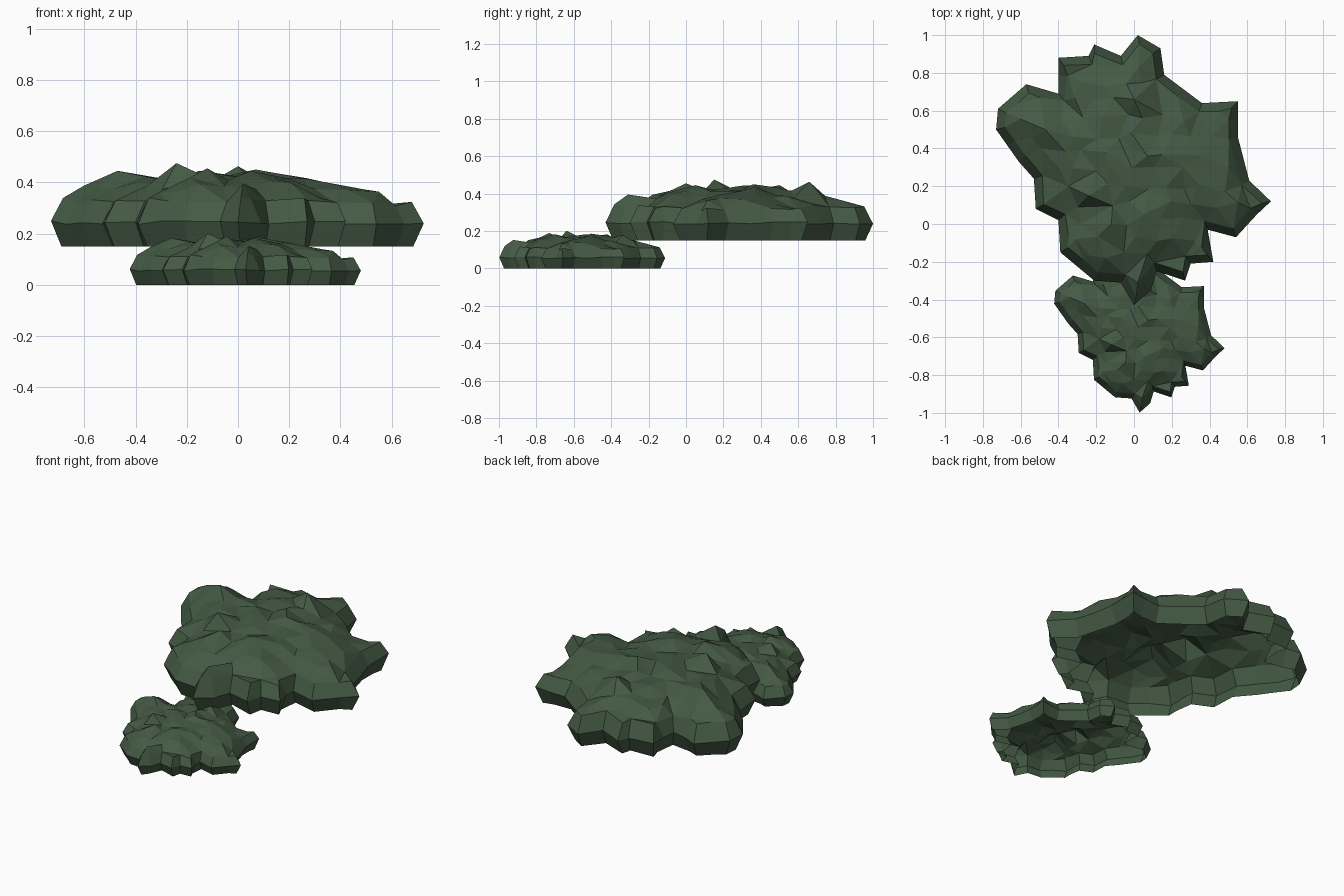
import bpy, bmesh, math, random
from mathutils import Vector, geometry

if "Cube" in bpy.data.objects:
    bpy.data.objects.remove(bpy.data.objects["Cube"])

random.seed(4)

green = bpy.data.materials.new("dark leaf green")
green.diffuse_color = (0.058, 0.102, 0.058, 1)
green.use_nodes = True
green.node_tree.nodes["Principled BSDF"].inputs["Base Color"].default_value = green.diffuse_color

# Ragged plan outline of the bush, clockwise from the back tip
OUTLINE = [(.02, 1), (.14, .93), (.16, .79), (.36, .64), (.55, .65), (.55, .46),
           (.61, .23), (.725, .12), (.65, .05), (.54, -.07), (.39, -.03), (.42, -.2),
           (.30, -.21), (.27, -.30), (.12, -.25), (.09, -.35), (0, -.43), (-.07, -.31),
           (-.21, -.30), (-.39, -.15), (-.40, .02), (-.52, .08), (-.53, .24),
           (-.61, .33), (-.73, .5), (-.72, .61), (-.57, .74), (-.40, .69),
           (-.40, .88), (-.24, .89), (-.21, .95), (-.07, .89)]
# Leafy high points on the crown: x, y, height above the base
PEAKS = [(-.24, .15, .325), (-.47, .5, .295), (0, .66, .313), (.02, -.31, .245),
         (-.15, .38, .295), (.07, .36, .30), (.26, .3, .265), (.5, .3, .22),
         (-.12, 0, .305), (.05, .05, .295)]
CENTRE_Y = .285


def subdivided(points, longest):
    out = []
    for i, p in enumerate(points):
        a, b = Vector(p), Vector(points[(i + 1) % len(points)])
        n = max(1, round((b - a).length / longest))
        out += [a.lerp(b, k / n) for k in range(n)]
    return out


def inset(points, amount):
    out = []
    for i, p in enumerate(points):
        t = points[(i + 1) % len(points)] - points[i - 1]
        out.append(p + Vector((t.y, -t.x)).normalized() * amount)
    return out


def edge_distance(p, ring):
    best = 9
    for i, a in enumerate(ring):
        q, f = geometry.intersect_point_line(p, ring[i - 1], a)
        f = min(1, max(0, f))
        best = min(best, (Vector(p) - ring[i - 1].lerp(a, f)).length)
    return best


def inside(p, ring):
    hit = False
    for i, a in enumerate(ring):
        b = ring[i - 1]
        if (a.y > p.y) != (b.y > p.y) and p.x < (b.x - a.x) * (p.y - a.y) / (b.y - a.y) + a.x:
            hit = not hit
    return hit


def bush_mesh():
    rim = subdivided([(x, y - CENTRE_Y) for x, y in OUTLINE], .11)
    n = len(rim)
    bottom, top = inset(rim, .042), inset(rim, .048)
    bm = bmesh.new()

    # Bulging side wall in two bands, open underneath
    rim_z = [.093 + random.uniform(-.008, .008) for _ in rim]
    top_z = [.183 - max(0, p.x - .3) * .05 + random.uniform(-.012, .012) for p in rim]
    rows = [[bm.verts.new((p.x, p.y, 0)) for p in bottom],
            [bm.verts.new((p.x, p.y, z)) for p, z in zip(rim, rim_z)],
            [bm.verts.new((p.x, p.y, z)) for p, z in zip(top, top_z)]]
    for lo, hi in zip(rows, rows[1:]):
        for i in range(n):
            j = (i + 1) % n
            bm.faces.new((lo[j], lo[i], hi[i], hi[j]))

    # Lumpy crown: scattered points over the plan, triangulated
    crown = [(Vector((x, y - CENTRE_Y)), z) for x, y, z in PEAKS]
    step = .105
    for r in range(-9, 10):
        for c in range(-9, 10):
            p = Vector(((c + .5 * (r % 2)) * step, r * step * .87))
            p += Vector((random.uniform(-.025, .025), random.uniform(-.025, .025)))
            if not inside(p, top):
                continue
            d = edge_distance(p, top)
            if d < .035 or min((p - q).length for q, _ in crown) < .07:
                continue
            full = .282 - max(0, p.x - .1) * .14
            z = .18 + (full - .18) * (1 - math.exp(-d / .125)) + random.uniform(-.02, .02)
            crown.append((p, z))
    flat = top + [p for p, _ in crown]
    heights = top_z + [z for _, z in crown]
    verts, _, faces, origin, _, _ = geometry.delaunay_2d_cdt(
        flat, [], [list(range(n))[::-1]], 1, 1e-5)
    made = []
    for v, src in zip(verts, origin):
        z = heights[src[0]] if src else .182
        made.append(bm.verts.new((v.x, v.y, z)))
    for f in faces:
        bm.faces.new([made[k] for k in f])

    bmesh.ops.remove_doubles(bm, verts=bm.verts[:], dist=.0005)
    bmesh.ops.recalc_face_normals(bm, faces=bm.faces[:])
    if sum(f.normal.z * f.calc_area() for f in bm.faces) < 0:
        bmesh.ops.reverse_faces(bm, faces=bm.faces[:])
    mesh = bpy.data.meshes.new("bush")
    bm.to_mesh(mesh)
    bm.free()
    mesh.materials.append(green)
    return mesh


# One raised large bush and a smaller copy in front of it
mesh = bush_mesh()
for name, place, size in [("large_bush", (0, CENTRE_Y, .15), 1),
                          ("small_bush", (.03, -.555, 0), .62)]:
    ob = bpy.data.objects.new(name, mesh)
    ob.location = place
    ob.scale = (size,) * 3
    bpy.context.collection.objects.link(ob)
